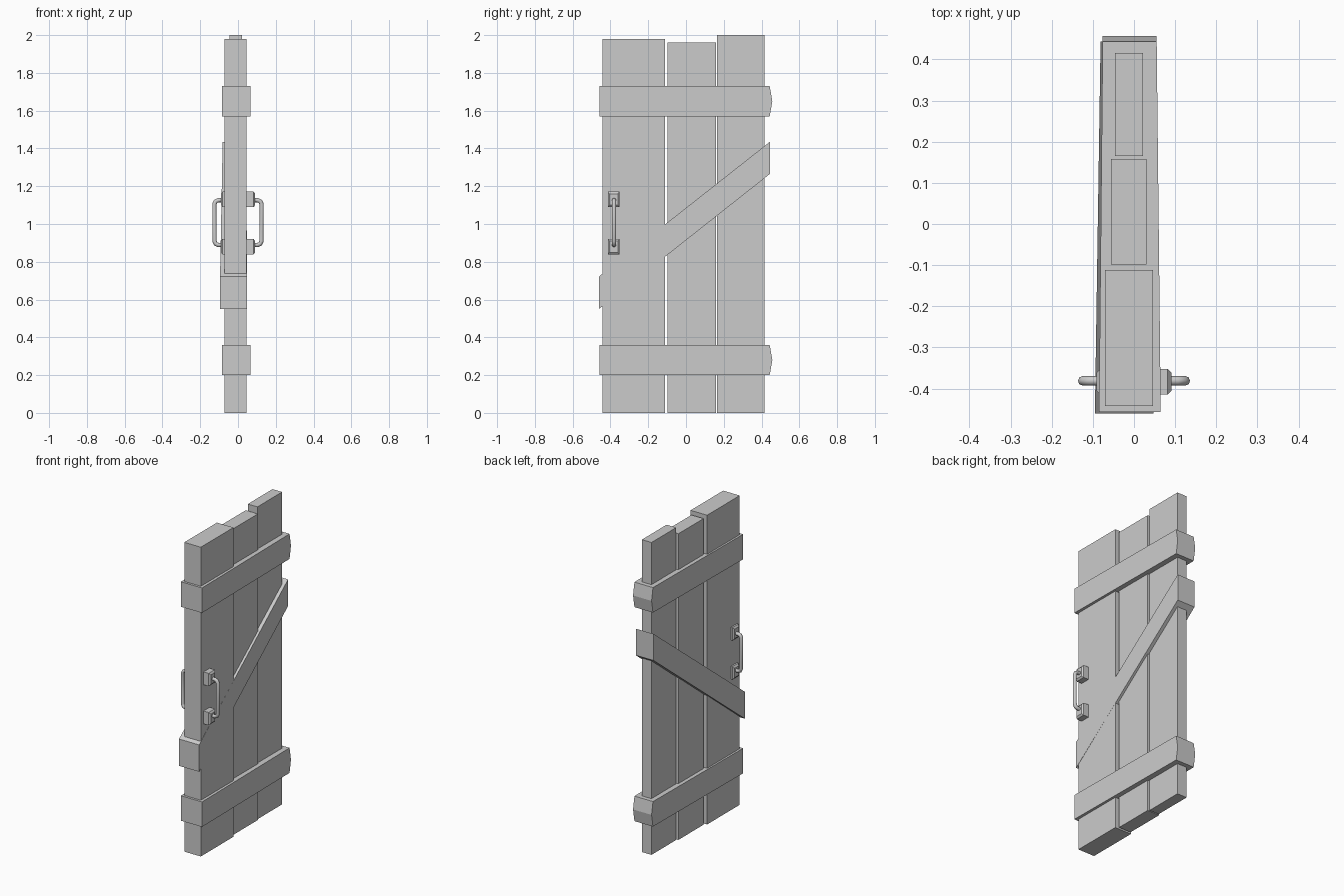
import bpy, bmesh
from mathutils import Vector

if "Cube" in bpy.data.objects:
    bpy.data.objects.remove(bpy.data.objects["Cube"])


def mesh_object(name, bm):
    bmesh.ops.recalc_face_normals(bm, faces=bm.faces)
    me = bpy.data.meshes.new(name)
    bm.to_mesh(me)
    bm.free()
    ob = bpy.data.objects.new(name, me)
    bpy.context.collection.objects.link(ob)
    return ob


def loft(name, loops):
    """Closed solid skinned through equally sized point loops."""
    bm = bmesh.new()
    rings = [[bm.verts.new(p) for p in loop] for loop in loops]
    n = len(rings[0])
    for a, b in zip(rings, rings[1:]):
        for i in range(n):
            j = (i + 1) % n
            bm.faces.new((a[i], a[j], b[j], b[i]))
    bm.faces.new(rings[0])
    bm.faces.new(rings[-1])
    return mesh_object(name, bm)


def slab(name, profile, left, right):
    """YZ profile given thickness in x; left/right are functions of y."""
    return loft(name, [[(f(y), y, z) for y, z in profile] for f in (left, right)])


def ramp(x0, x1):
    """x runs from x0 at the handle edge to x1 at the hinge edge."""
    return lambda y: x0 + (x1 - x0) * (y + 0.458) / 0.915


# Three upright planks, each thinner and of a different height
for i, (x0, x1, y0, y1, h) in enumerate([
        (-0.071, 0.046, -0.442, -0.112, 1.98),
        (-0.056, 0.030, -0.098, 0.158, 1.96),
        (-0.046, 0.022, 0.165, 0.415, 2.0)]):
    slab(f"plank_{i + 1}", [(y0, 0), (y1, 0), (y1, h), (y0, h)], ramp(x0, x0), ramp(x1, x1))

# Horizontal battens with a ridged hinge end
for name, z in (("lower_batten", 0.28), ("upper_batten", 1.65)):
    slab(name, [(-0.457, z - 0.08), (0.443, z - 0.08), (0.457, z), (0.443, z + 0.08),
                (-0.457, z + 0.08)], ramp(-0.085, -0.076), ramp(0.065, 0.055))

# Diagonal brace
slab("diagonal_brace", [(-0.461, 0.55), (0.444, 1.265), (0.444, 1.435), (-0.461, 0.722)],
     ramp(-0.095, -0.081), ramp(0.0475, 0.044))

# Handles on both faces: chamfered mounts and a bent round grip
HY = -0.383
for side, s, base in (("right", 1, 0.04), ("left", -1, 0.066)):
    for end, z in (("upper", 1.13), ("lower", 0.88)):
        loft(f"{side}_{end}_handle_mount",
             [[(s * x, HY + a * w, z + b * h) for a, b in ((-1, -1), (1, -1), (1, 1), (-1, 1))]
              for x, w, h in ((base, 0.031, 0.041), (0.082, 0.031, 0.041), (0.091, 0.022, 0.03))])

    cu = bpy.data.curves.new(f"{side}_grip", 'CURVE')
    cu.dimensions = '3D'
    cu.bevel_depth = 0.0115
    cu.bevel_resolution = 2
    cu.use_fill_caps = True
    path = [(0.08, 1.126), (0.105, 1.126), (0.118, 1.12), (0.125, 1.105),
            (0.125, 0.91), (0.118, 0.895), (0.105, 0.889), (0.08, 0.889)]
    sp = cu.splines.new('POLY')
    sp.points.add(len(path) - 1)
    for p, (x, z) in zip(sp.points, path):
        p.co = (s * x, HY + 0.002, z, 1)
    tmp = bpy.data.objects.new("grip_curve", cu)
    bpy.context.collection.objects.link(tmp)
    me = bpy.data.meshes.new_from_object(tmp.evaluated_get(bpy.context.evaluated_depsgraph_get()))
    bpy.data.objects.remove(tmp)
    grip = bpy.data.objects.new(f"{side}_handle_grip", me)
    bpy.context.collection.objects.link(grip)
    me.shade_smooth()
